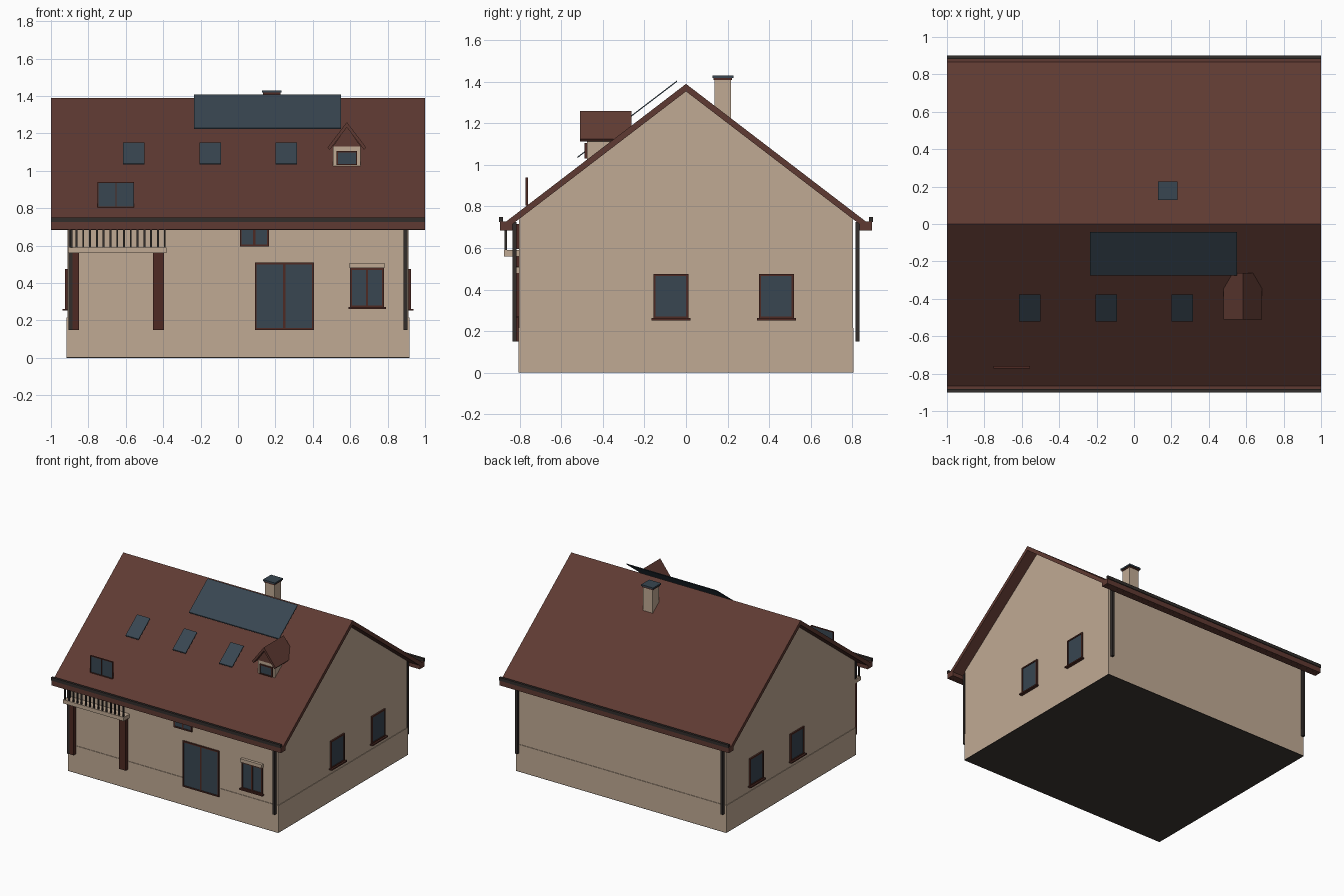
import bpy
import bmesh

if "Cube" in bpy.data.objects:
    bpy.data.objects.remove(bpy.data.objects["Cube"])


def material(name, srgb):
    m = bpy.data.materials.new(name)
    lin = [((c / 255 + 0.055) / 1.055) ** 2.4 for c in srgb]
    m.diffuse_color = (*lin, 1)
    m.use_nodes = True
    m.node_tree.nodes["Principled BSDF"].inputs["Base Color"].default_value = m.diffuse_color
    return m


PLASTER = material("beige plaster", (192, 170, 148))
TILE = material("roof brown", (95, 58, 50))
WOOD = material("dark red wood", (78, 42, 35))
GLASS = material("blue grey glass", (56, 70, 81))
METAL = material("dark metal", (50, 45, 43))
GROUND = material("dark underside", (62, 55, 50))


def finish(name, bm, mats):
    bmesh.ops.recalc_face_normals(bm, faces=bm.faces)
    me = bpy.data.meshes.new(name)
    bm.to_mesh(me)
    bm.free()
    for m in mats:
        me.materials.append(m)
    ob = bpy.data.objects.new(name, me)
    bpy.context.collection.objects.link(ob)
    return ob


def boxes(name, parts):
    """One object from (x0, x1, y0, y1, z0, z1, material) boxes."""
    bm = bmesh.new()
    mats = []
    for x0, x1, y0, y1, z0, z1, m in parts:
        if m not in mats:
            mats.append(m)
        vs = bmesh.ops.create_cube(bm, size=1)["verts"]
        for v in vs:
            v.co.x = x1 if v.co.x > 0 else x0
            v.co.y = y1 if v.co.y > 0 else y0
            v.co.z = z1 if v.co.z > 0 else z0
        for f in {f for v in vs for f in v.link_faces}:
            f.material_index = mats.index(m)
    return finish(name, bm, mats)


def prism(name, profile, a, b, axis, mat):
    """Extrude a 2D profile between a and b along the x or y axis."""
    bm = bmesh.new()

    def place(p, t):
        return (t, p[0], p[1]) if axis == "x" else (p[0], t, p[1])
    lo = [bm.verts.new(place(p, a)) for p in profile]
    hi = [bm.verts.new(place(p, b)) for p in profile]
    bm.faces.new(lo)
    bm.faces.new(hi)
    n = len(profile)
    for i in range(n):
        j = (i + 1) % n
        bm.faces.new((lo[i], lo[j], hi[j], hi[i]))
    return finish(name, bm, [mat])


def window(name, u0, u1, z0, z1, wall, side, mullion=False, sill=False, f=0.01):
    """Framed glazing; side is 'front', or +1 / -1 for the gable walls."""
    parts = [(u0 + f, u1 - f, 0, 0.007, z0 + f, z1 - f, GLASS),
             (u0, u0 + f, 0, 0.012, z0, z1, WOOD),
             (u1 - f, u1, 0, 0.012, z0, z1, WOOD),
             (u0, u1, 0, 0.012, z0, z0 + f, WOOD),
             (u0, u1, 0, 0.012, z1 - f, z1, WOOD)]
    if mullion:
        c = (u0 + u1) / 2
        parts.append((c - f * 0.6, c + f * 0.6, 0, 0.01, z0, z1, WOOD))
    if sill:
        parts.append((u0 - 0.01, u1 + 0.01, 0, 0.025, z0 - 0.008, z0 + 0.002, WOOD))
    out = []
    for a, b, d0, d1, lo, hi, m in parts:
        if side == "front":
            out.append((a, b, wall - d1, wall - d0, lo, hi, m))
        else:
            x = sorted((side * (wall + d0), side * (wall + d1)))
            out.append((x[0], x[1], a, b, lo, hi, m))
    return boxes(name, out)


RIDGE, SLOPE = 1.39, 0.765


def roof_z(y):
    return RIDGE - SLOPE * abs(y)


# Walls, plinth and underside
T = 0.036
prism("walls", [(-0.803, 0.1), (0.803, 0.1), (0.803, roof_z(0.803) - T + 0.01),
                (0, RIDGE - T + 0.01), (-0.803, roof_z(0.803) - T + 0.01)],
      -0.912, 0.912, "x", PLASTER)
boxes("plinth", [(-0.916, 0.916, -0.807, 0.807, 0.004, 0.215, PLASTER)])
boxes("underside", [(-0.916, 0.916, -0.807, 0.807, 0, 0.004, GROUND)])

# Main roof and eaves
E = 0.875
prism("roof", [(-E, roof_z(E)), (0, RIDGE), (E, roof_z(E)),
               (E, roof_z(E) - T), (0, RIDGE - T), (-E, roof_z(E) - T)],
      -1, 1, "x", TILE)
for s, label in ((-1, "front"), (1, "back")):
    y0, y1 = sorted((s * 0.895, s * 0.835))
    boxes(label + "_eave", [(-1, 1, y0, y1, 0.685, 0.728, TILE)])
    y0, y1 = sorted((s * 0.9, s * 0.882))
    boxes(label + "_gutter", [(-1, 1, y0, y1, 0.725, 0.75, METAL)])
    for x in (-0.895, 0.895):
        y0, y1 = sorted((s * 0.816, s * 0.836))
        boxes(label + "_downpipe", [(x - 0.01, x + 0.01, y0, y1, 0.15, 0.725, METAL)])

# Gable windows on both ends
for side in (-1, 1):
    for y in (-0.073, 0.435):
        window("gable_window", y - 0.084, y + 0.084, 0.26, 0.475, 0.912, side, sill=True)

# Front glazing
window("patio_door", 0.09, 0.405, 0.15, 0.51, -0.807, "front", mullion=True)
window("front_window", 0.6, 0.78, 0.27, 0.48, -0.803, "front", mullion=True, sill=True)
boxes("shutter_box", [(0.597, 0.783, -0.825, -0.8, 0.48, 0.508, PLASTER)])
window("upper_window", 0.01, 0.165, 0.595, 0.715, -0.803, "front", mullion=True)

# Balcony with posts, balusters and rail
for x in (-0.878, -0.425):
    boxes("balcony_post", [(x - 0.029, x + 0.029, -0.833, -0.803, 0.15, 0.565, WOOD)])
boxes("balcony_floor", [(-0.91, -0.382, -0.877, -0.803, 0.56, 0.59, PLASTER)])
bars = []
for i in range(15):
    x = -0.9 + i * 0.0363
    bars.append((x - 0.005, x + 0.005, -0.873, -0.863, 0.59, 0.7, METAL))
bars.append((-0.905, -0.384, -0.875, -0.861, 0.695, 0.71, WOOD))
boxes("balcony_railing", bars)

# Upright glazing standing on the lower roof
window("roof_screen", -0.75, -0.555, 0.805, 0.94, -0.76, "front", mullion=True, f=0.005)


# Sloped plates: skylights and solar panel
def sloped_plate(name, x0, x1, y0, z0, y1, z1):
    t = 0.007
    prism(name, [(y0, z0), (y1, z1), (y1, z1 - t), (y0, z0 - t)], x0, x1, "x", GLASS)


for x in (-0.558, -0.148, 0.258):
    sloped_plate("skylight", x - 0.057, x + 0.057, -0.522, 1.04, -0.378, 1.15)
sloped_plate("solar_panel", -0.235, 0.55, -0.275, 1.23, -0.043, 1.407)

# Dormer
C = 0.582
prism("dormer_roof", [(C - 0.103, 1.125), (C, 1.26), (C + 0.103, 1.125),
                      (C + 0.092, 1.112), (C, 1.232), (C - 0.092, 1.112)],
      -0.51, -0.262, "y", TILE)
prism("dormer_gable", [(C - 0.075, 1.13), (C + 0.075, 1.13), (C, 1.235)],
      -0.48, -0.262, "y", TILE)
boxes("dormer_walls", [(C - 0.073, C + 0.073, -0.476, -0.34, 0.99, 1.131, PLASTER)])
window("dormer_window", C - 0.055, C + 0.055, 1.03, 1.105, -0.476, "front", f=0.007)

# Chimney with cap
boxes("chimney", [(0.138, 0.222, 0.138, 0.217, 1.15, 1.415, PLASTER)])
boxes("chimney_cap", [(0.134, 0.226, 0.132, 0.222, 1.408, 1.418, WOOD),
                      (0.128, 0.232, 0.127, 0.228, 1.418, 1.43, GLASS)])
